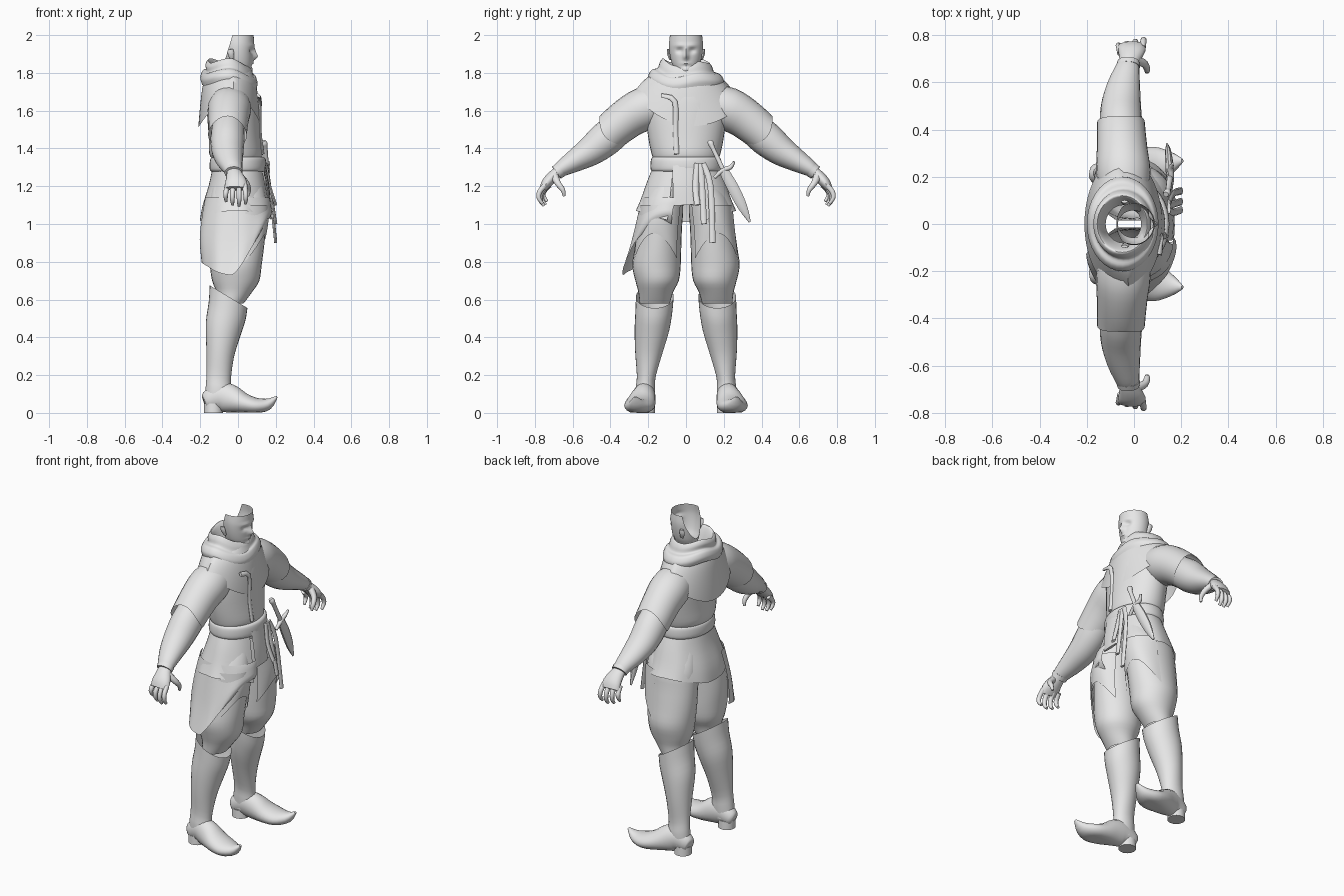
import bpy, bmesh, math
from mathutils import Vector
from math import sin, cos, pi, radians

mat = bpy.data.materials.new("light_grey")
mat.diffuse_color = (0.8, 0.8, 0.8, 1)


def smooth_rows(rows, sub):
    """Catmull-Rom interpolation through rows of equal-length tuples."""
    out, n = [], len(rows)
    for i in range(n - 1):
        a, b, c, d = rows[max(i - 1, 0)], rows[i], rows[i + 1], rows[min(i + 2, n - 1)]
        for k in range(sub):
            t = k / sub
            out.append(tuple(0.5 * (2 * q + (r - p) * t + (2 * p - 5 * q + 4 * r - s) * t * t
                       + (3 * q - p - 3 * r + s) * t ** 3) for p, q, r, s in zip(a, b, c, d)))
    return out + [tuple(rows[-1])]


def skin(name, rings, closed=True, caps=False, side=1, cut=None, angle=50):
    """Join rings of points with quads; side=-1 mirrors across y."""
    bm = bmesh.new()
    vs = [[bm.verts.new((p[0], p[1] * side, p[2])) for p in r] for r in rings]
    n = len(vs[0])
    for a, b in zip(vs, vs[1:]):
        for i in range(n if closed else n - 1):
            j = (i + 1) % n
            bm.faces.new((a[i], a[j], b[j], b[i]))
    if caps:
        bm.faces.new(vs[0])
        bm.faces.new(vs[-1])
    if cut:
        bmesh.ops.bisect_plane(bm, geom=bm.verts[:] + bm.edges[:] + bm.faces[:],
                               plane_co=cut[0], plane_no=cut[1], clear_outer=True)
    bmesh.ops.recalc_face_normals(bm, faces=bm.faces[:])
    me = bpy.data.meshes.new(name)
    bm.to_mesh(me)
    bm.free()
    me.materials.append(mat)
    ob = bpy.data.objects.new(name, me)
    bpy.context.collection.objects.link(ob)
    bpy.ops.object.select_all(action='DESELECT')
    ob.select_set(True)
    bpy.context.view_layer.objects.active = ob
    bpy.ops.object.shade_smooth_by_angle(angle=radians(angle))
    return ob


def wrap(name, rows, span=None, top=None, bottom=None, n=28, sub=3, fold=0, shape=None, **kw):
    """Horizontal rings (z, cx, cy, rx, ry); top/bottom shift the rims by direction."""
    rows = smooth_rows(rows, sub)
    a0, a1 = [radians(v) for v in (span or (0, 360))]
    m = n if span is None else n + 1
    rings = []
    for k, (z, cx, cy, rx, ry) in enumerate(rows):
        t = k / (len(rows) - 1)
        ring = []
        for i in range(m):
            a = a0 + (a1 - a0) * i / n
            f = 1 + fold * t * cos(9 * a)
            dz = (top(a) * (1 - t) if top else 0) + (bottom(a) * t if bottom else 0)
            p = Vector((cx + rx * f * cos(a), cy + ry * f * sin(a), z + dz))
            ring.append(shape(p) if shape else p)
        rings.append(ring)
    return skin(name, rings, closed=span is None, **kw)


def tube(name, pts, u=(1, 0, 0), n=14, sub=3, caps=True, floor=None, zigzag=0, **kw):
    """Elliptical tube through (x, y, z, ru, rv), with ru measured along u."""
    pts = smooth_rows(pts, sub)
    c = [Vector(p[:3]) for p in pts]
    rings = []
    for k, p in enumerate(pts):
        t = (c[min(k + 1, len(c) - 1)] - c[max(k - 1, 0)]).normalized()
        uu = Vector(u)
        uu = (uu - t * uu.dot(t)).normalized()
        v = t.cross(uu)
        ring = []
        for i in range(n):
            a = 2 * pi * i / n
            q = c[k] + uu * p[3] * cos(a) + v * p[4] * sin(a)
            if k == len(pts) - 1:
                q += t * zigzag * cos(2 * a)
            if floor is not None:
                q.z = max(q.z, floor)
            ring.append(q)
        rings.append(ring)
    return skin(name, rings, caps=caps, **kw)


def plate(name, pts, width, thick=0.008, **kw):
    return tube(name, [(*p, width, thick) for p in pts], u=(0, 1, 0), n=8, **kw)


# Face shell: open at crown and back, with nose, brow and eye sockets shaped in
def face(p):
    if p.x > 0.02:
        g = lambda y, z, sy, sz: math.exp(-((abs(p.y) - y) / sy) ** 2 - ((p.z - z) / sz) ** 2)
        p.x += (0.022 * g(0, 1.885, .013, .018) + 0.012 * g(0, 1.91, .011, .025)
                - 0.014 * g(.033, 1.918, .018, .013) + 0.006 * g(.03, 1.945, .03, .01)
                + 0.007 * g(0, 1.85, .024, .007) - 0.004 * g(0, 1.838, .02, .005)
                + 0.008 * g(0, 1.815, .022, .012))
    return p


wrap("head", [(1.72, -.02, 0, .055, .06), (1.79, -.01, 0, .06, .06), (1.81, 0, 0, .068, .058),
              (1.85, 0, 0, .075, .075), (1.9, 0, 0, .08, .086), (1.95, 0, 0, .084, .09),
              (2.0, 0, 0, .083, .085)], n=64, sub=6, shape=face,
     cut=((-.05, 0, 1.93), (-1, 0, .3)))

# Torso, cape and rolled cowl
wrap("tunic_body", [(1.34, -.005, 0, .125, .17), (1.37, -.01, 0, .142, .182), (1.46, -.015, 0, .14, .2),
                    (1.6, -.025, 0, .14, .215), (1.7, -.035, 0, .135, .19), (1.79, -.04, 0, .1, .11)],
     n=36)
wrap("shoulder_cape", [(1.81, -.045, 0, .12, .13), (1.78, -.045, 0, .142, .185),
                       (1.73, -.045, 0, .155, .235), (1.66, -.045, 0, .165, .285)], n=48, sub=4,
     bottom=lambda a: -.12 * cos(a) ** 2 - (.04 * sin(a + .5) if cos(a) > 0 else -.03 * cos(a)))
wrap("cowl", [(1.77, -.045, 0, .075, .08), (1.83, -.045, 0, .092, .1), (1.865, -.05, 0, .106, .12),
              (1.845, -.05, 0, .122, .138), (1.815, -.045, 0, .125, .15), (1.805, -.048, 0, .142, .18),
              (1.775, -.048, 0, .152, .2), (1.745, -.047, 0, .145, .195)], n=36, sub=4,
     shape=lambda p: Vector((p.x, p.y, p.z - .22 * max(p.x + .03, 0)
                             + .012 * sin(3 * math.atan2(p.y, p.x + .045)))))
plate("chest_fold", [(.108, -.13, 1.68), (.118, -.06, 1.65), (.116, -.055, 1.5), (.132, -.05, 1.37)], .014)

# Belt and split tunic skirt
wrap("belt", [(1.275, 0, 0, .13, .17), (1.285, 0, 0, .148, .186), (1.32, 0, 0, .15, .188),
              (1.35, 0, 0, .143, .182), (1.355, 0, 0, .12, .165)], n=36)
wrap("tunic_skirt", [(1.3, 0, 0, .135, .175), (1.22, 0, 0, .155, .205), (1.12, -.005, 0, .185, .238),
                     (1.05, -.005, 0, .2, .265)], span=(22, 338), n=48, fold=.012,
     bottom=lambda a: -.04 * abs(cos(a)) ** 3 + .02 * sin(a) ** 2)
plate("front_tab", [(.14, -.01, 1.31), (.158, -.01, 1.2), (.165, -.005, 1.1)], .06)
for i, (y, z) in enumerate([(.05, 1.1), (.085, 1.0), (.13, .9)]):
    plate("belt_strap_%d" % i, [(.148, .06 + i * .015, 1.32), (.168, y, 1.2), (.2, y + .01, z)], .016)


# Long side cloth over one thigh, cut on a diagonal at the front
def cloth_edge(a):
    c = cos(a)
    return .27 * max(c, 0) ** 1.3 + .07 * max(-c, 0) ** 2


wrap("side_cloth", [(1.14, -.005, -.07, .17, .165), (1.0, -.01, -.09, .185, .175),
                    (.87, -.015, -.1, .19, .195), (.73, -.03, -.11, .165, .225)],
     span=(-172, 8), n=36, fold=.015, bottom=cloth_edge)

for s, tag in ((1, "left"), (-1, "right")):
    # Puffed breeches
    wrap(tag + "_breeches", [(1.22, 0, .09, .13, .09), (1.1, 0, .125, .155, .115),
                             (1.0, -.005, .137, .155, .117), (.88, -.01, .148, .148, .123),
                             (.78, -.012, .156, .137, .128), (.7, -.012, .153, .125, .115),
                             (.64, -.02, .16, .095, .092), (.58, -.04, .165, .07, .08)],
         side=s, shape=lambda p: Vector((p.x, max(p.y, .015), p.z)))
    wrap(tag + "_thigh_flap", [(1.1, -.002, .125, .165, .125), (.98, -.006, .14, .168, .125),
                               (.86, -.01, .15, .16, .132)], span=(-50, 75), n=20, side=s,
         bottom=lambda a: .09 * cos(2 * a - .3))
    # Tall boots with slanted cuffs, curled toes and heels
    wrap(tag + "_boot_shaft", [(.63, -.05, .165, .1, .1), (.55, -.058, .17, .097, .098),
                               (.45, -.08, .18, .09, .092), (.33, -.095, .196, .073, .073),
                               (.2, -.102, .21, .064, .05), (.13, -.103, .215, .068, .052),
                               (.06, -.105, .215, .07, .05)],
         top=lambda a: -.06 * cos(a) - .015, side=s)
    tube(tag + "_boot_foot", [(-.178, .212, .055, .025, .035), (-.165, .212, .06, .042, .05),
                              (-.1, .217, .085, .055, .075), (-.04, .226, .075, .066, .075),
                              (.03, .24, .05, .079, .055), (.1, .252, .037, .076, .042),
                              (.16, .262, .048, .045, .03), (.205, .268, .085, .008, .006)],
         u=(0, 1, 0), n=20, floor=.003, side=s)
    wrap(tag + "_heel", [(.05, -.13, .213, .05, .048), (0, -.13, .213, .05, .05)],
         n=14, sub=1, caps=True, side=s)
    # Short outer sleeve, forearm sleeve and cuff
    tube(tag + "_upper_sleeve", [(-.04, .12, 1.64, .1, .1), (-.045, .22, 1.61, .115, .115),
                                 (-.05, .31, 1.56, .108, .108), (-.055, .41, 1.48, .102, .1)],
         n=24, caps=False, zigzag=.022, side=s)
    tube(tag + "_forearm", [(-.05, .33, 1.53, .085, .085), (-.055, .42, 1.455, .09, .092),
                            (-.055, .5, 1.39, .085, .08), (-.045, .58, 1.34, .072, .062),
                            (-.03, .65, 1.298, .054, .045), (-.025, .676, 1.278, .046, .036)],
         n=20, side=s)
    tube(tag + "_cuff", [(-.025, .665, 1.287, .05, .042), (-.024, .685, 1.272, .048, .04)], sub=1, side=s)
    # Hand with curled fingers
    tube(tag + "_palm", [(-.025, .665, 1.285, .035, .028), (-.018, .7, 1.257, .045, .03),
                         (-.01, .735, 1.22, .058, .029), (-.01, .757, 1.188, .057, .02)], side=s)
    for i in range(4):
        x, k = .036 - .031 * i, (0, .012, .006, -.012)[i]
        y = .757 - .008 * i
        tube(tag + "_finger_%d" % i, [(x, y - .01, 1.205, .014, .015),
                                      (x * 1.1, y + .018, 1.17 - k * .4, .0135, .014),
                                      (x * 1.15, y + .022, 1.137 - k, .012, .012),
                                      (x * 1.1, y + .002, 1.108 - k, .008, .008)], n=10, side=s)
    tube(tag + "_thumb", [(.012, .695, 1.25, .02, .022), (.045, .678, 1.215, .016, .017),
                          (.056, .652, 1.18, .013, .013), (.052, .645, 1.148, .007, .007)], n=10, side=s)
    # Ears
    tube(tag + "_ear", [(-.03, .082, 1.87, .01, .006), (-.037, .092, 1.9, .017, .008),
                        (-.04, .095, 1.925, .014, .006)], n=8, side=s)

# Sheathed sword at the hip
tube("sword_grip", [(.135, .125, 1.44, .012, .012), (.14, .132, 1.425, .017, .017),
                    (.145, .145, 1.395, .012, .012), (.152, .195, 1.29, .013, .013)], n=10)
tube("sword_guard", [(.155, .15, 1.245, .009, .009), (.158, .195, 1.285, .012, .012),
                     (.155, .235, 1.3, .012, .012), (.165, .255, 1.33, .006, .006)], n=8)
tube("scabbard", [(.152, .195, 1.29, .016, .026), (.15, .25, 1.19, .017, .032),
                  (.145, .3, 1.09, .014, .026), (.14, .338, 1.01, .004, .006)], n=10)
